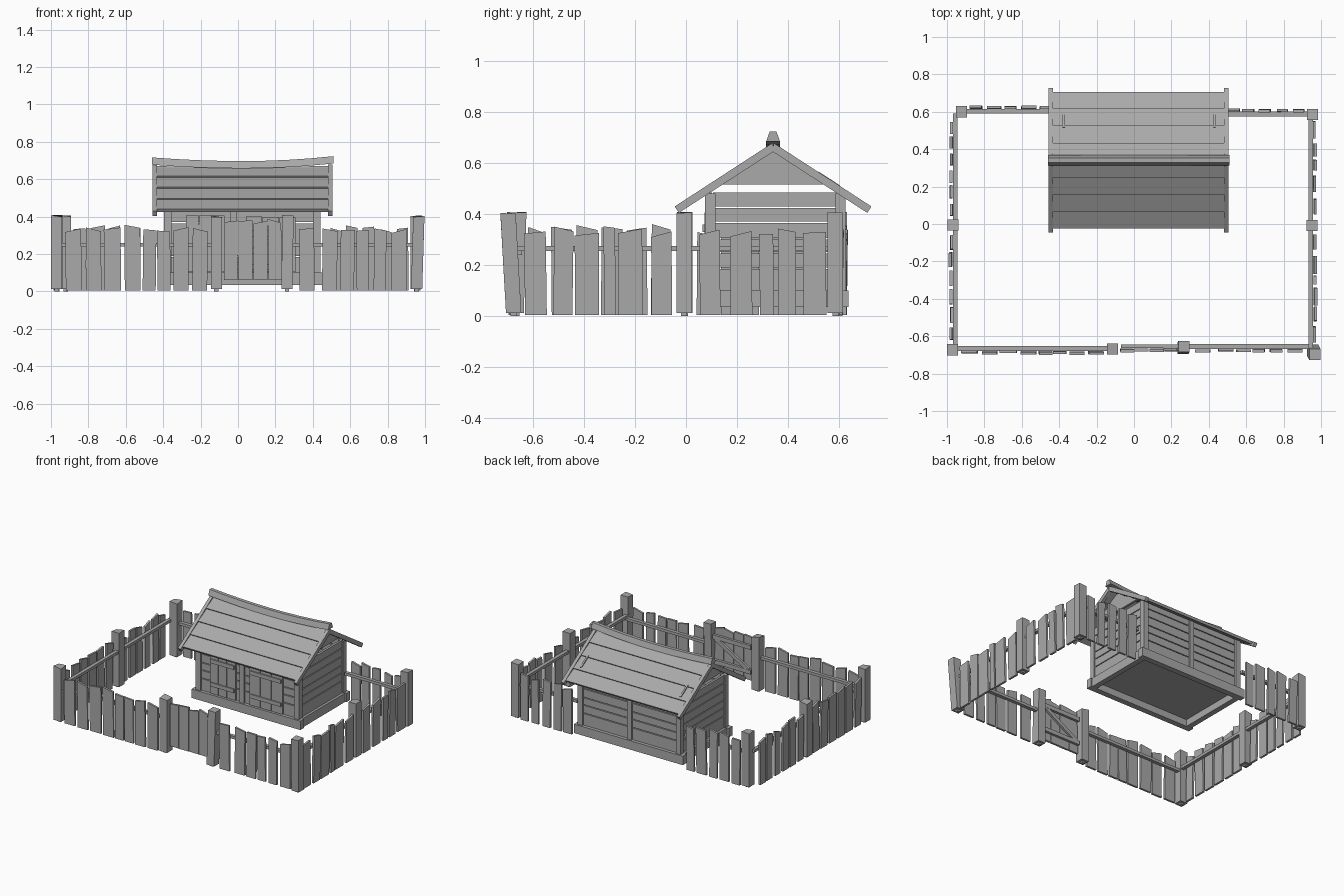
import bpy, bmesh, math, random
from mathutils import Vector, Matrix

if "Cube" in bpy.data.objects:
    bpy.data.objects.remove(bpy.data.objects["Cube"])
random.seed(4)
R = random.uniform

wood = bpy.data.materials.new("weathered grey wood")
wood.diffuse_color = (0.40, 0.40, 0.40, 1)
wood.use_nodes = True
wood.node_tree.nodes["Principled BSDF"].inputs["Base Color"].default_value = wood.diffuse_color


def finish(bm, name):
    bmesh.ops.recalc_face_normals(bm, faces=bm.faces)
    me = bpy.data.meshes.new(name)
    bm.to_mesh(me)
    bm.free()
    me.materials.append(wood)
    ob = bpy.data.objects.new(name, me)
    bpy.context.collection.objects.link(ob)
    return ob


def hexa(bm, pts):
    """Six-sided solid: four bottom points, then four top points."""
    v = [bm.verts.new(p) for p in pts]
    for f in ((3, 2, 1, 0), (4, 5, 6, 7), (0, 1, 5, 4), (1, 2, 6, 5), (2, 3, 7, 6), (3, 0, 4, 7)):
        bm.faces.new([v[i] for i in f])


def box(bm, x0, x1, y0, y1, z0, z1):
    hexa(bm, [(x, y, z) for z in (z0, z1) for x, y in ((x0, y0), (x1, y0), (x1, y1), (x0, y1))])


def prism(bm, profile, x0, x1):
    """Extrude a (y, z) profile along x."""
    a = [bm.verts.new((x0, y, z)) for y, z in profile]
    b = [bm.verts.new((x1, y, z)) for y, z in profile]
    n = len(a)
    bm.faces.new(a)
    bm.faces.new(b[::-1])
    for i in range(n):
        bm.faces.new((a[i], a[(i + 1) % n], b[(i + 1) % n], b[i]))


def beam(bm, p, q, width, depth, depth_axis):
    """Straight beam from p to q."""
    p, q = Vector(p), Vector(q)
    d = Vector(depth_axis).normalized() * depth / 2
    w = (q - p).cross(d).normalized() * width / 2
    hexa(bm, [c + s for c in (p, q) for s in (-w - d, w - d, w + d, -w + d)])


# ---------- fence ----------
def pickets(name, spans, axis, face, out, z0=0.005, top=(0.32, 0.35)):
    """Uneven boards along x or y, standing on the outer side of the rail."""
    bm = bmesh.new()
    for a, b in spans:
        h, t, k = R(*top), 0.015, R(-.012, .012)
        f = face + out * R(0, 0.006)
        lean, sh = out * R(-.003, .006), R(-.005, .005)
        pts = []
        for z, l, s in ((z0, 0, 0), (h, lean, sh)):
            for u, d in ((a, 0), (b, 0), (b, t), (a, t)):
                zz = z if z == z0 else z + (k if u == a else -k)
                w = f + l + out * d
                pts.append((u + s, w, zz) if axis == 'x' else (w, u + s, zz))
        hexa(bm, pts)
    finish(bm, name)


def even(a, b, n):
    p = (b - a) / n
    return [(a + i * p + R(0, .012), a + (i + 1) * p - R(.01, .025)) for i in range(n)]


pickets("front_left_pickets", [(-.92, -.835), (-.81, -.73), (-.715, -.625), (-.605, -.52),
        (-.51, -.44), (-.43, -.36), (-.345, -.265), (-.245, -.165)], 'x', -.675, -1)
pickets("front_right_pickets", [(.33, .41), (.45, .53), (.545, .62), (.635, .7),
        (.725, .79), (.82, .9)], 'x', -.667, -1)
pickets("right_pickets", [(-.63, -.545), (-.52, -.445), (-.435, -.34), (-.32, -.275), (-.265, -.17),
        (-.135, -.055), (.055, .135), (.175, .26), (.29, .345), (.36, .43), (.46, .55)], 'y', .955, 1)
pickets("left_pickets_front", even(-.63, -.04, 6), 'y', -.965, -1)
pickets("left_pickets_back", even(.04, .57, 6), 'y', -.965, -1)
pickets("back_left_pickets", even(-.88, -.42, 5), 'x', .61, 1)
pickets("back_right_pickets", even(.49, .93, 5), 'x', .595, 1)

bm = bmesh.new()
for p, q in (((-.96, -.666), (-.11, -.666)), ((.27, -.655), (.95, -.655)), ((.945, -.68), (.945, .59)),
             ((-.955, -.66), (-.955, .59)), ((-.93, .602), (-.42, .602)), ((.46, .588), (.95, .588))):
    z = .25 if abs(p[1] - q[1]) < .1 else .265
    beam(bm, (*p, z), (*q, z), .025, .02, (0, 0, 1))
finish(bm, "fence_rails")

# posts: bottom x, y, then lean of the top
bm = bmesh.new()
for x, y, lx, ly in ((-.97, -.672, 0, 0), (-.115, -.668, 0, 0), (.262, -.665, .005, .01),
                     (.955, -.675, .012, -.022), (-.967, -.005, 0, 0), (.952, -.008, 0, 0),
                     (-.922, .6, 0, 0), (.955, .585, 0, 0)):
    h = .03
    quad = ((-h, -h), (h, -h), (h, h), (-h, h))
    hexa(bm, [(x + a, y + b, .012) for a, b in quad] + [(x + lx + a, y + ly + b, .402 + R(-.006, .006)) for a, b in quad])
    box(bm, x - .012, x + .012, y - .012, y + .012, 0, .013)
finish(bm, "fence_posts")

# gate with cross rails and diagonal brace
pickets("gate_boards", [(-.075, -.003), (.001, .078), (.082, .158), (.163, .235)], 'x', -.662, -1, .06, (.37, .39))
bm = bmesh.new()
for z in (.13, .31):
    beam(bm, (-.07, -.653, z), (.24, -.653, z), .018, .03, (0, 0, 1))
beam(bm, (-.05, -.653, .14), (.22, -.653, .3), .028, .016, (0, 1, 0))
finish(bm, "gate_brace")

# ---------- hut ----------
X0, X1, Y0, Y1 = -.395, .44, .075, .625
bm = bmesh.new()
box(bm, X0 - .025, X1 + .02, Y0 - .012, Y0 + .03, .035, .1)
box(bm, X0 - .025, X1 + .02, Y1 - .03, Y1 + .012, .035, .1)
box(bm, X0 - .01, X0 + .03, Y0 + .03, Y1 - .03, .035, .1)
box(bm, X1 - .03, X1 + .01, Y0 + .03, Y1 - .03, .035, .1)
finish(bm, "hut_base_beams")
bm = bmesh.new()
box(bm, X0 + .02, X1 - .02, Y0 + .02, Y1 - .02, .085, .1)
finish(bm, "hut_floor")

bm = bmesh.new()
for x in (X0, X1 - .04):
    for y in (Y0, Y1 - .04):
        box(bm, x, x + .04, y, y + .04, .1, .48)
box(bm, .005, .04, Y1 - .03, Y1, .1, .47)
box(bm, -.04, -.005, Y0, Y0 + .03, .1, .46)
finish(bm, "hut_posts")

# horizontal wall boards with narrow gaps
seams = (.1, .19, .25, .305, .37, .43, .49)
bm = bmesh.new()
for a, b in zip(seams, seams[1:]):
    for x in (X0 + .008, X1 - .024):
        box(bm, x, x + .016, Y0 + .03, Y1 - .03, a, b - .006)
    box(bm, X0 + .03, X1 - .03, Y0 + .012, Y0 + .026, a, b - .006)
    box(bm, X0 + .03, X1 - .03, Y1 - .026, Y1 - .012, a, b - .006)
finish(bm, "hut_wall_boards")

# doors of upright boards with battens
for name, a, b in (("left_door", -.28, -.07), ("right_door", .04, .31)):
    bm = bmesh.new()
    n = 3
    w = (b - a) / n
    for i in range(n):
        box(bm, a + i * w + .002, a + (i + 1) * w - .002, Y0 - .003, Y0 + .012, .105, .4 + R(-.006, .006))
    for z in (.16, .33):
        box(bm, a + .01, b - .01, Y0 - .011, Y0 - .003, z, z + .028)
    finish(bm, name)

# gable triangles
bm = bmesh.new()
for x in (X0 + .008, X1 - .024):
    prism(bm, [(.135, .515), (.547, .515), (.341, .655)], x, x + .016)
finish(bm, "gables")

# roof boards: four overlapping rows per slope, mirrored about the ridge
YR = .341
slope = Vector((0, -.385, -.25)).normalized()
up = Vector((0, slope.z, -slope.y))
ridge = Vector((0, YR, .677))


def slope_pt(s, h):
    p = ridge + slope * s + up * h
    return p.y, p.z


bm = bmesh.new()
rows = (0, .11, .22, .33, .435)
for a, b in zip(rows, rows[1:]):
    prof = [slope_pt(a, -.008), slope_pt(b, 0), slope_pt(b, -.018), slope_pt(a - .0, -.026)]
    for m in (1, -1):
        prism(bm, [(YR + m * (y - YR), z) for y, z in prof], -.432, .482)
finish(bm, "roof_boards")

bm = bmesh.new()
for x in (-.456, .48):
    prof = [slope_pt(0, .002), slope_pt(.458, .002), slope_pt(.458, -.028)]
    prof.append((YR, .677 - .034))
    for m in (1, -1):
        prism(bm, [(YR + m * (y - YR), z) for y, z in prof], x, x + .024)
finish(bm, "barge_boards")

# loose battens on the back slope
bm = bmesh.new()
for x in (-.375, .43):
    p, q = ridge + slope * .21, ridge + slope * .31
    pts = [Vector((x, 2 * YR - c.y, c.z)) for c in (p, q)]
    beam(bm, pts[0], pts[1], .012, .008, (0, -up.y, up.z))
finish(bm, "roof_battens")

# sagging ridge cap
bm = bmesh.new()
N = 8
rings = []
for i in range(N + 1):
    t = i / N
    x = -.46 + .97 * t
    z = .664 + .026 * (2 * t - 1) ** 2 * (1 if t > .5 else .75)
    rings.append([bm.verts.new((x, YR + y, z + h)) for y, h in ((-.027, -.006), (.027, -.006), (.013, .033), (-.013, .033))])
for a, b in zip(rings, rings[1:]):
    for j in range(4):
        bm.faces.new((a[j], a[(j + 1) % 4], b[(j + 1) % 4], b[j]))
bm.faces.new(rings[0])
bm.faces.new(rings[-1])
finish(bm, "ridge_cap")
